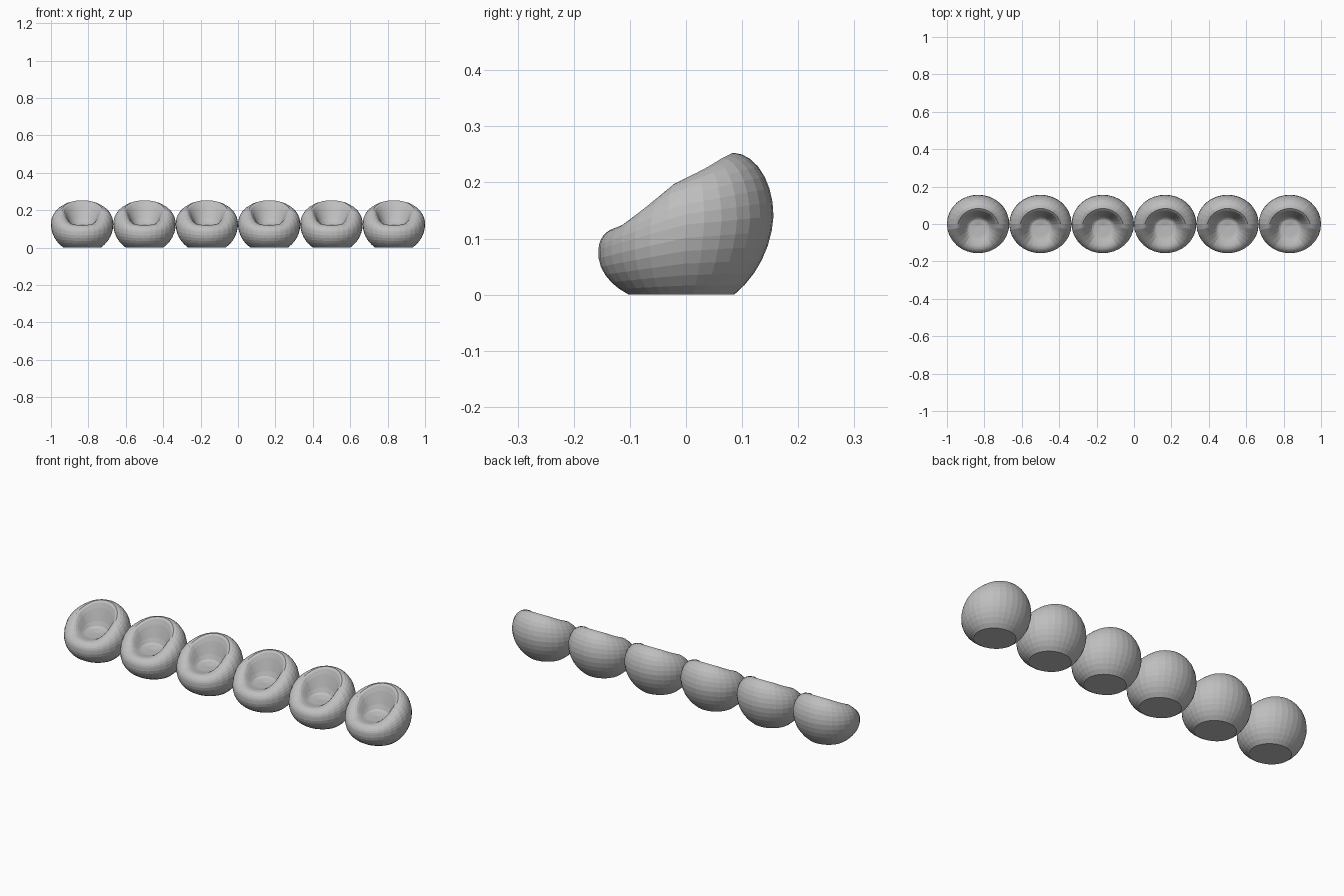
import bpy, bmesh, math

if "Cube" in bpy.data.objects:
    bpy.data.objects.remove(bpy.data.objects["Cube"])

SEG = 32            # facets around each seat
U0 = math.radians(37)   # angle at which the ball is cut flat by the floor


def interp(table, s):
    """Piecewise linear lookup; s runs from -1 (front) to 1 (back)."""
    for (s0, v0), (s1, v1) in zip(table, table[1:]):
        if s <= s1 + 1e-9:
            return v0 + (v1 - v0) * (s - s0) / (s1 - s0)
    return table[-1][1]


# Shape values from front to back
WIDEST_Z = [(-1, .08), (0, .125), (1, .14)]
RIM_R = [(-1, .118), (0, .108), (1, .083)]
RIM_Z = [(-1, .120), (-.85, .127), (-.5, .165), (-.2, .197), (0, .208), (.7, .243), (1, .253)]
FLOOR_R = [(-1, .065), (0, .045), (1, .025)]
FLOOR_Z = [(-1, .115), (0, .12), (1, .125)]


def profile(a):
    """Points (x, y, z) from the flat base over the rim into the seat hollow."""
    c, s = math.cos(a), math.sin(a)
    R = math.hypot(.1667 * c, .156 * s)
    zm, rr, zr = interp(WIDEST_Z, s), interp(RIM_R, s), interp(RIM_Z, s)
    rf, zf = interp(FLOOR_R, s), interp(FLOOR_Z, s)
    pts = []
    for i in range(7):      # lower ball
        u = U0 + (math.pi / 2 - U0) * i / 6
        pts.append((R * math.sin(u), zm * (1 - math.cos(u) / math.cos(U0))))
    for i in range(1, 8):   # upper ball up to the rim
        v = math.pi / 2 * i / 7
        pts.append((rr + (R - rr) * math.cos(v), zm + (zr - zm) * math.sin(v)))
    for i in range(1, 7):   # hollow
        f = i / 6
        pts.append((rr + (rf - rr) * f, zf + (zr - zf) * (1 + math.cos(math.pi * f)) / 2))
    return [(r * c, r * s - .008 * max(0, 1 - z / zm), z) for r, z in pts]


# Beanbag mesh
bm = bmesh.new()
cols = [[bm.verts.new(p) for p in profile(2 * math.pi * k / SEG)] for k in range(SEG)]
centre = bm.verts.new((0, -.01, .116))
for k in range(SEG):
    a, b = cols[k], cols[(k + 1) % SEG]
    for j in range(len(a) - 1):
        bm.faces.new((a[j], b[j], b[j + 1], a[j + 1]))
    bm.faces.new((a[-1], b[-1], centre))
bm.faces.new([c[0] for c in reversed(cols)])    # flat base
bmesh.ops.recalc_face_normals(bm, faces=bm.faces)
mesh = bpy.data.meshes.new("beanbag")
bm.to_mesh(mesh)
bm.free()

fabric = bpy.data.materials.new("grey fabric")
fabric.diffuse_color = (.52, .52, .52, 1)
fabric.use_nodes = True
fabric.node_tree.nodes["Principled BSDF"].inputs["Base Color"].default_value = fabric.diffuse_color
mesh.materials.append(fabric)

# Row of six seats
for n in range(6):
    seat = bpy.data.objects.new(f"beanbag_seat_{n + 1}", mesh)
    seat.location.x = (n - 2.5) / 3
    bpy.context.collection.objects.link(seat)
